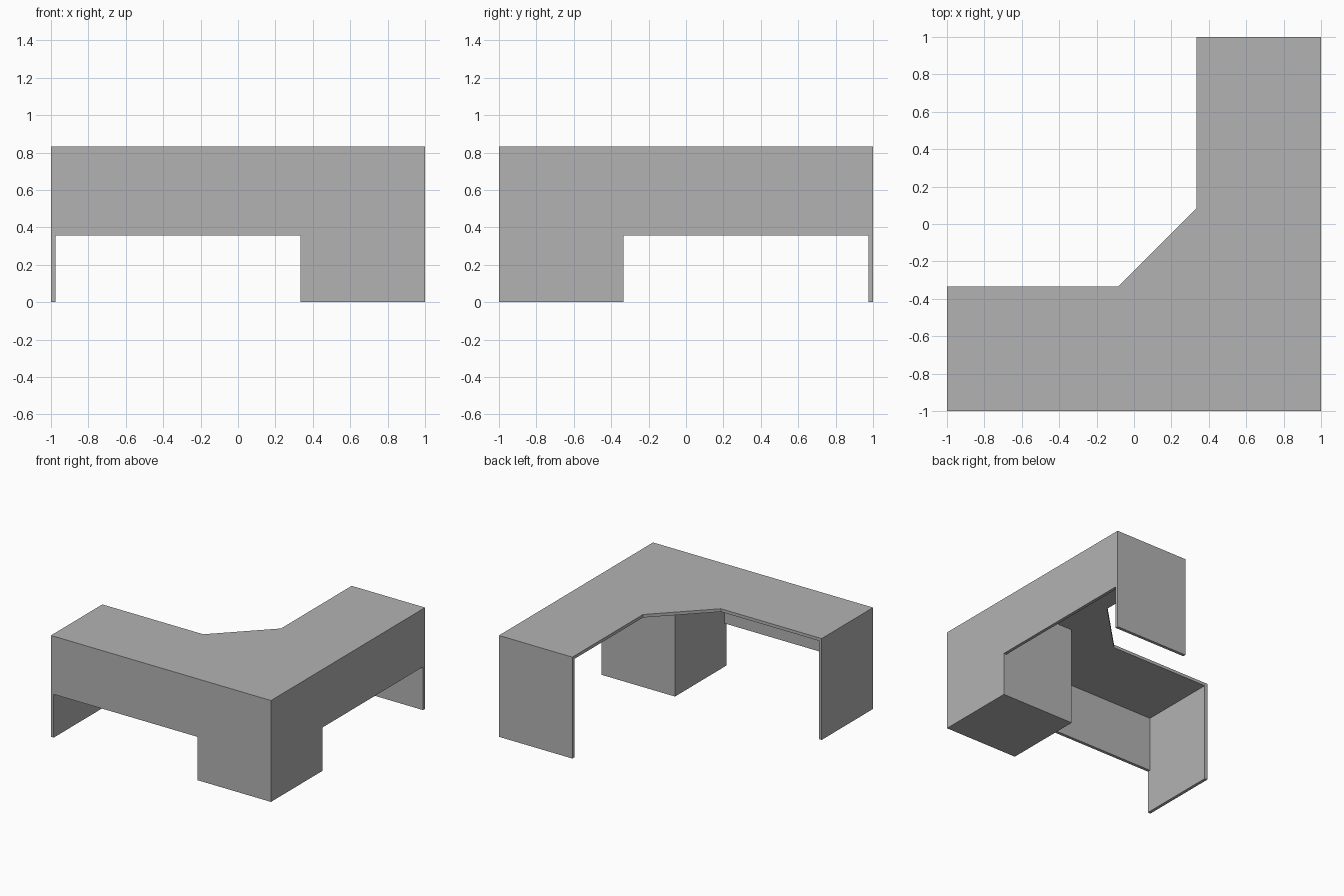
import bpy
import bmesh
from mathutils import Matrix

cube = bpy.data.objects.get("Cube")
if cube:
    bpy.data.objects.remove(cube, do_unlink=True)

HEIGHT = 0.833      # desk height
BOARD = 0.025       # board thickness
INNER = 0.333       # inner edge of both wings
CHAMFER = 0.083     # where the diagonal inner corner meets the wings
SCREEN_Z = 0.356    # lower edge of the modesty screens
UNDER = HEIGHT - BOARD

grey = bpy.data.materials.new("desk_grey")
grey.use_nodes = True
colour = (0.45, 0.45, 0.45, 1)
grey.diffuse_color = colour
grey.node_tree.nodes["Principled BSDF"].inputs["Base Color"].default_value = colour


def add_prism(name, outline, z0, z1):
    """Extrude a flat outline from z0 up to z1."""
    bm = bmesh.new()
    face = bm.faces.new([bm.verts.new((x, y, z0)) for x, y in outline])
    result = bmesh.ops.extrude_face_region(bm, geom=[face])
    top = [v for v in result["geom"] if isinstance(v, bmesh.types.BMVert)]
    bmesh.ops.translate(bm, verts=top, vec=(0, 0, z1 - z0))
    bmesh.ops.recalc_face_normals(bm, faces=bm.faces)
    mesh = bpy.data.meshes.new(name)
    bm.to_mesh(mesh)
    bm.free()
    mesh.materials.append(grey)
    obj = bpy.data.objects.new(name, mesh)
    bpy.context.collection.objects.link(obj)
    return obj


def add_board(name, x0, x1, y0, y1, z0, z1):
    return add_prism(name, [(x0, y0), (x1, y0), (x1, y1), (x0, y1)], z0, z1)


def mirror_to_other_wing(obj, name):
    """Copy a part across the diagonal symmetry plane: x becomes -y, y becomes -x."""
    mesh = obj.data.copy()
    mesh.name = name
    mesh.transform(Matrix(((0, -1, 0, 0), (-1, 0, 0, 0), (0, 0, 1, 0), (0, 0, 0, 1))))
    mesh.flip_normals()
    bpy.context.collection.objects.link(bpy.data.objects.new(name, mesh))


# L-shaped worktop with a diagonal inner corner
add_prism("worktop", [(-1, -1), (1, -1), (1, 1), (INNER, 1), (INNER, CHAMFER),
                      (-CHAMFER, -INNER), (-1, -INNER)], UNDER, HEIGHT)

# Closed cabinet under the corner
add_board("corner_cabinet", INNER, 1, -1, -INNER, 0, UNDER)

# End panels that carry the two wings
end_panel = add_board("right_end_panel", -1, -1 + BOARD, -1, -INNER, 0, UNDER)
mirror_to_other_wing(end_panel, "back_end_panel")

# Modesty screens between the cabinet and the end panels
screen = add_board("front_screen", -1 + BOARD, INNER, -1, -1 + BOARD, SCREEN_Z, UNDER)
mirror_to_other_wing(screen, "left_screen")
